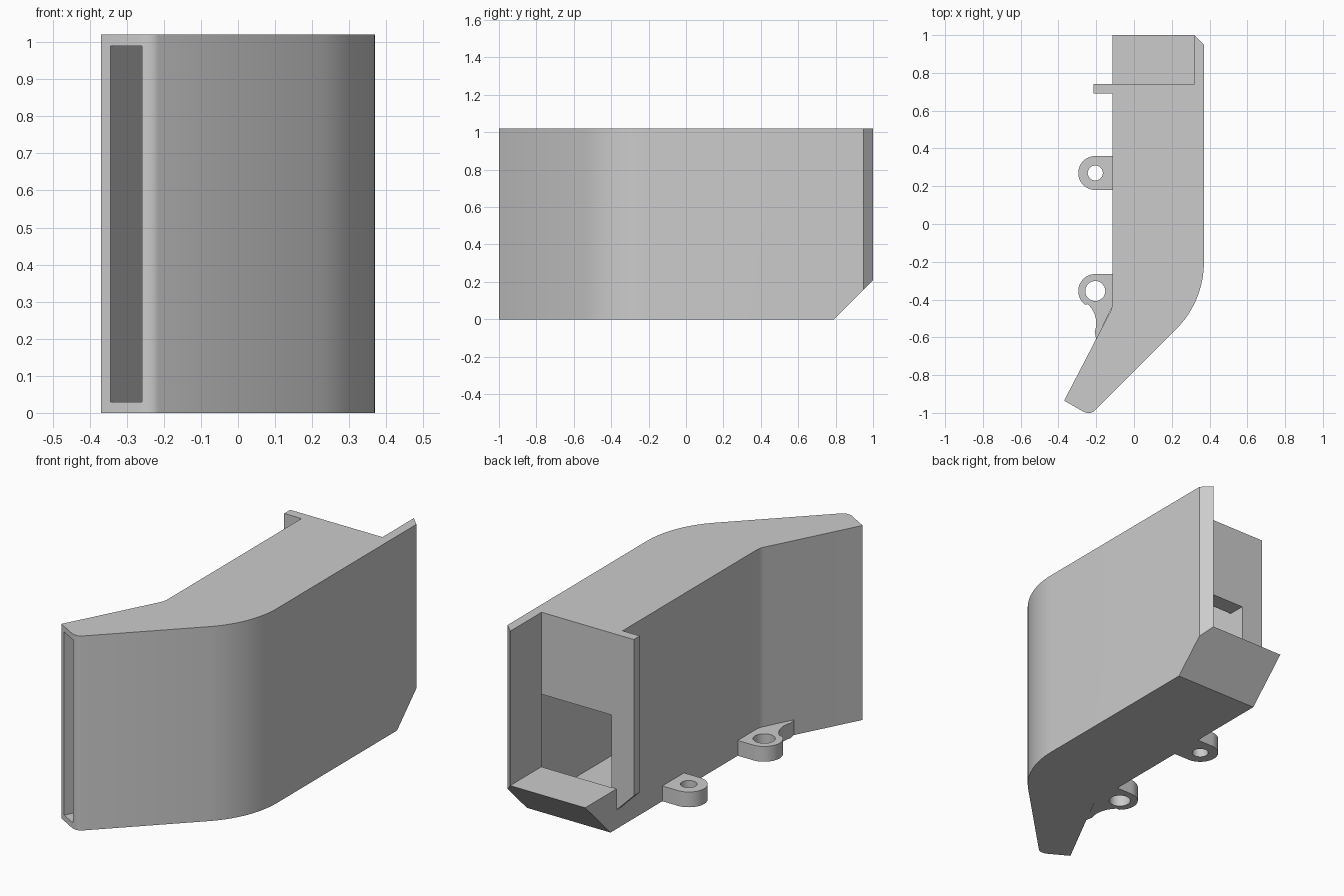
import bpy, bmesh
from math import radians, cos, sin
from mathutils import Vector

if "Cube" in bpy.data.objects:
    bpy.data.objects.remove(bpy.data.objects["Cube"], do_unlink=True)

H = 1.02        # overall height
WALL = 0.03     # shell thickness

grey = bpy.data.materials.new("light_grey")
grey.use_nodes = True
grey.diffuse_color = (0.6, 0.6, 0.6, 1)
grey.node_tree.nodes["Principled BSDF"].inputs["Base Color"].default_value = (0.6, 0.6, 0.6, 1)


def arc(cx, cy, r, a0, a1, n=16):
    steps = [radians(a0 + (a1 - a0) * i / n) for i in range(n + 1)]
    return [(cx + r * cos(a), cy + r * sin(a)) for a in steps]


def prism(name, pts, lo, hi, axis="z"):
    """Extrude a 2D outline along one axis."""
    place = {"z": lambda p, h: (p[0], p[1], h),
             "x": lambda p, h: (h, p[0], p[1]),
             "y": lambda p, h: (p[0], h, p[1])}[axis]
    bm = bmesh.new()
    face = bm.faces.new([bm.verts.new(place(p, lo)) for p in pts])
    ext = bmesh.ops.extrude_face_region(bm, geom=[face])
    move = Vector(place((0, 0), hi - lo))
    bmesh.ops.translate(bm, vec=move, verts=[v for v in ext["geom"] if isinstance(v, bmesh.types.BMVert)])
    bmesh.ops.recalc_face_normals(bm, faces=bm.faces)
    mesh = bpy.data.meshes.new(name)
    bm.to_mesh(mesh)
    bm.free()
    mesh.materials.append(grey)
    obj = bpy.data.objects.new(name, mesh)
    bpy.context.collection.objects.link(obj)
    return obj


def box(name, x0, x1, y0, y1, z0, z1):
    return prism(name, [(x0, y0), (x1, y0), (x1, y1), (x0, y1)], z0, z1)


def activate(obj):
    bpy.ops.object.select_all(action="DESELECT")
    obj.select_set(True)
    bpy.context.view_layer.objects.active = obj


def cut(obj, cutter):
    mod = obj.modifiers.new("cut", "BOOLEAN")
    mod.operation, mod.solver, mod.object = "DIFFERENCE", "EXACT", cutter
    activate(obj)
    bpy.ops.object.modifier_apply(modifier=mod.name)
    bpy.data.objects.remove(cutter, do_unlink=True)


def smooth(obj):
    activate(obj)
    bpy.ops.object.shade_smooth_by_angle(angle=radians(30))


# Bent duct body
outline = ([(-0.115, 1), (0.32, 1), (0.37, 0.95)]
           + arc(-0.13, -0.203, 0.5, 0, -45)
           + [(-0.215, -0.994), (-0.23, -1), (-0.25, -1), (-0.265, -0.995), (-0.37, -0.935)]
           + arc(-0.215, -0.42, 0.1, -28, 0, 6))
body = prism("duct_body", outline, 0, H)

# Open recess, sloped underside, hollow inside with front slot, rear opening
cut(body, box("recess_cutter", -0.3, 0.32, 0.74, 1.1, 0.21, 1.2))
cut(body, prism("slope_cutter", [(0.69, -0.1), (1.1, -0.1), (1.1, 0.31)], -0.5, 0.5, "x"))
cavity = ([(-0.115 + WALL, 0.65), (0.37 - WALL, 0.65)]
          + arc(-0.13, -0.203, 0.5 - WALL, 0, -45)
          + [(-0.322, -1.06), (-0.39, -1.04)]
          + arc(-0.215, -0.42, 0.13, -28, 0, 6))
cut(body, prism("cavity_cutter", cavity, WALL, H - WALL))
cut(body, box("opening_cutter", -0.085, 0.34, 0.6, 0.742, WALL, 0.59))
smooth(body)

# Side flange with sloped lower end
prism("side_flange", [(-0.115, 0.1), (-0.215, 0.2), (-0.215, H), (-0.115, H)], 0.69, 0.74, "y")

# Screw tabs
rear_outline = [(-0.115, 0.18), (-0.115, 0.36)] + arc(-0.205, 0.27, 0.09, 90, 270, 24)
front_outline = ([(-0.115, -0.265)] + arc(-0.205, -0.355, 0.09, 90, 232, 20)
                 + arc(-0.335, -0.525, 0.135, 48, -20, 10)
                 + [(-0.2, -0.61), (-0.115, -0.44)])
for name, pts, y, r in (("rear_tab", rear_outline, 0.27, 0.04),
                        ("front_tab", front_outline, -0.355, 0.053)):
    tab = prism(name, pts, 0, 0.08)
    cut(tab, prism("hole_cutter", arc(-0.205, y, r, 0, 348.75, 31), -0.1, 0.2))
    smooth(tab)
